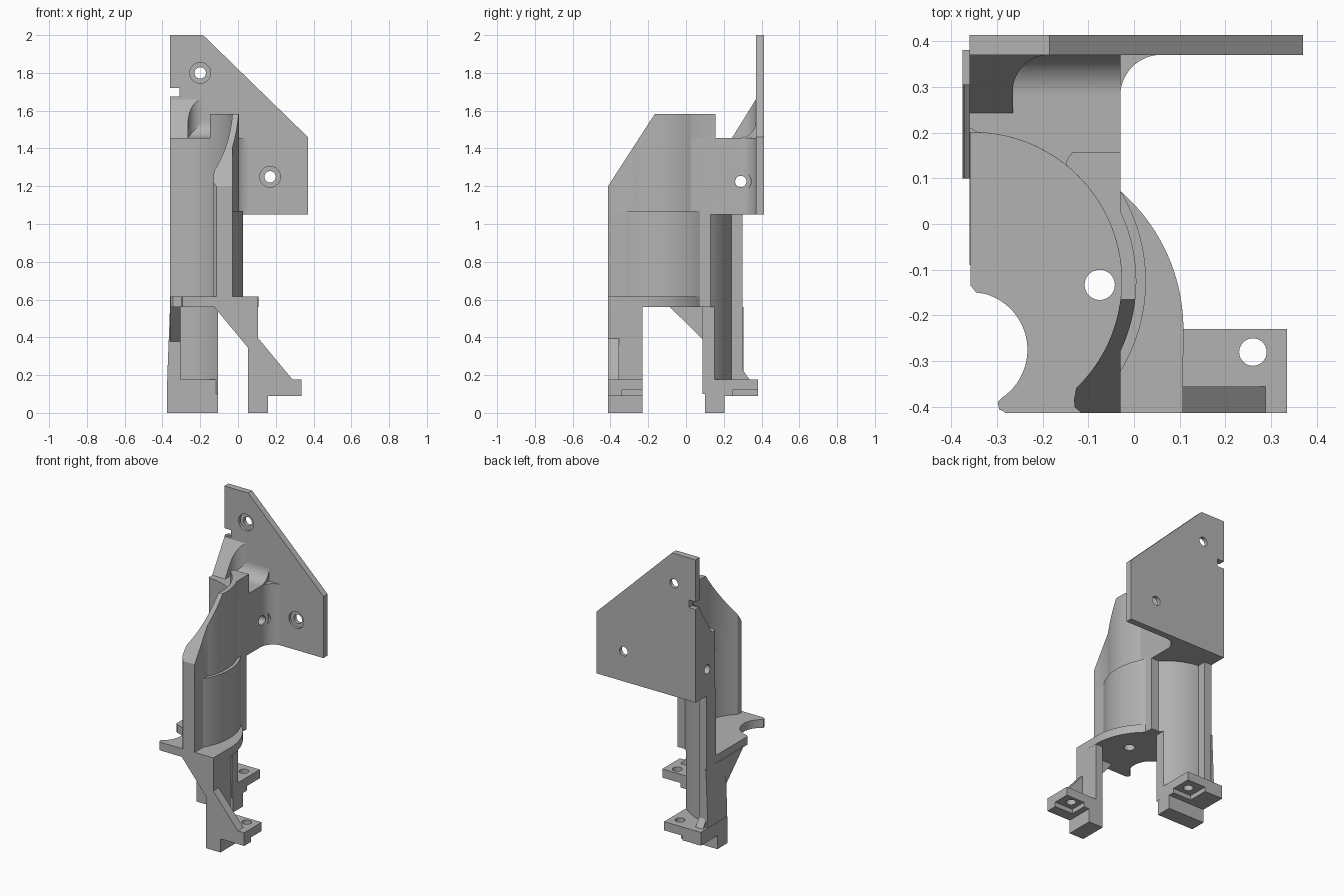
import bpy, bmesh, math
from mathutils import Vector

if "Cube" in bpy.data.objects:
    bpy.data.objects.remove(bpy.data.objects["Cube"], do_unlink=True)

grey = bpy.data.materials.new("plain grey")
grey.use_nodes = True
colour = (0.45, 0.45, 0.45, 1)
grey.diffuse_color = colour
grey.node_tree.nodes["Principled BSDF"].inputs["Base Color"].default_value = colour

CX, CY, R_IN = -0.352, -0.125, 0.325    # axis and radius of the curved wall


def arc(cx, cy, r, start, end, n=24):
    angles = [math.radians(start + (end - start) * i / n) for i in range(n + 1)]
    return [(cx + r * math.cos(a), cy + r * math.sin(a)) for a in angles]


def shell(r, start, end, n=32):
    return arc(CX, CY, r, start, end, n)


def prism(name, axis, pts, lo, hi):
    """Extrude a 2D outline along an axis from lo to hi."""
    place = {"x": lambda a, b, t: (t, a, b),
             "y": lambda a, b, t: (a, t, b),
             "z": lambda a, b, t: (a, b, t)}[axis]
    bm = bmesh.new()
    face = bm.faces.new([bm.verts.new(place(a, b, lo)) for a, b in pts])
    out = bmesh.ops.extrude_face_region(bm, geom=[face])
    moved = [g for g in out["geom"] if isinstance(g, bmesh.types.BMVert)]
    bmesh.ops.translate(bm, verts=moved, vec=Vector(place(0, 0, hi - lo)))
    bmesh.ops.recalc_face_normals(bm, faces=bm.faces)
    mesh = bpy.data.meshes.new(name)
    bm.to_mesh(mesh)
    bm.free()
    mesh.materials.append(grey)
    obj = bpy.data.objects.new(name, mesh)
    bpy.context.collection.objects.link(obj)
    return obj


def rect(a0, a1, b0, b1):
    return [(a0, b0), (a1, b0), (a1, b1), (a0, b1)]


def box(name, x0, x1, y0, y1, z0, z1):
    return prism(name, "z", rect(x0, x1, y0, y1), z0, z1)


def cut(obj, axis, pts, lo, hi):
    cutter = prism("cutter", axis, pts, lo, hi)
    cutter.hide_render = True
    mod = obj.modifiers.new("cut", "BOOLEAN")
    mod.operation, mod.solver, mod.object = "DIFFERENCE", "EXACT", cutter
    bpy.context.view_layer.objects.active = obj
    bpy.ops.object.modifier_apply(modifier=mod.name)
    bpy.data.objects.remove(cutter, do_unlink=True)


def hole(obj, axis, a, b, r, lo, hi):
    cut(obj, axis, arc(a, b, r, 0, 352.5, 47), lo, hi)


# Mounting plate with notch and counterbored screw holes
plate = prism("mounting_plate", "y",
              [(-0.36, 1.05), (0.37, 1.05), (0.37, 1.46), (-0.185, 2), (-0.36, 2)], 0.37, 0.413)
cut(plate, "y", rect(-0.4, -0.31, 1.67, 1.72), 0.3, 0.5)
for x, z in ((-0.2, 1.8), (0.17, 1.25)):
    hole(plate, "y", x, z, 0.03, 0.3, 0.5)
    hole(plate, "y", x, z, 0.055, 0.3, 0.388)

# Block joining the wall to the plate, with a flared side
block = prism("joining_block", "z",
              shell(R_IN, 23, 88) + [(-0.36, 0.21), (-0.36, 0.38), (0.06, 0.38)]
              + arc(0.06, 0.28, 0.09, 90, 180) + [(-0.03, 0.01)], 1.05, 1.455)
hole(block, "x", 0.29, 1.225, 0.03, -0.5, 0.2)
hole(block, "x", 0.29, 1.225, 0.055, -0.015, 0.2)

# Rounded corner and wedge between block and plate
prism("top_fillet", "x", [(0.38, 1.45)] + [(0.38, 1.545)]
      + arc(0.28, 1.545, 0.09, 0, -90), -0.3, -0.03)
wedge = prism("plate_wedge", "z", [(-0.36, 0.24), (-0.265, 0.24)]
              + arc(-0.185, 0.29, 0.08, 180, 90) + [(-0.185, 0.38), (-0.36, 0.38)], 1.44, 1.68)
cut(wedge, "x", [(0.23, 1.434), (0.39, 1.692), (0.39, 1.9), (0.1, 1.9), (0.1, 1.434)], -0.5, 0.1)

# Curved wall: thick lower part and thinner sloped upper part
lip = [(-0.03, -0.413), (-0.115, -0.413), (-0.13, -0.4), (-0.131, -0.383)]
prism("lower_wall", "z",
      shell(R_IN, -46, 90) + [(-0.36, 0.2), (-0.36, 0.245)] + shell(0.37, 90, 43.6)
      + [(-0.03, 0.13)] + shell(0.378, 31.6, -31.6) + lip, 0.565, 1.07)
upper = prism("upper_wall", "z",
              shell(R_IN, -46, 51) + [(-0.147, 0.14), (-0.135, 0.157), (-0.03, 0.157)]
              + shell(0.357, 25.6, -25.6) + lip, 1.06, 1.583)
cut(upper, "x", [(-0.5, 1.063), (-0.413, 1.2), (-0.165, 1.583), (-0.1, 1.683), (-0.5, 1.683)],
    -0.5, 0.2)

# Shelf with a round bite on its side
shelf = prism("shelf", "z",
              [(-0.28, -0.413), (0.107, -0.413)] + arc(-0.292, -0.23, 0.4, 0, 49.5)
              + [(-0.03, 0.13)] + shell(0.37, 43.6, 90) + [(-0.357, 0.245), (-0.357, -0.135)]
              + [(-0.345, -0.15)] + arc(-0.36, -0.275, 0.127, 75, -57)
              + [(-0.298, -0.39), (-0.295, -0.405)], 0.56, 0.615)
hole(shelf, "z", -0.075, -0.133, 0.033, 0.4, 0.8)

# Front leg, ribs and foot
prism("front_leg", "y", rect(0.053, 0.107, 0, 0.6), -0.413, -0.23)
prism("front_leg_ribs", "y",
      [(-0.13, 0.57), (-0.125, 0.56), (0.053, 0.345), (0.06, 0.1), (0.29, 0.1), (0.29, 0.175),
       (0.107, 0.395), (0.1, 0.57)], -0.413, -0.355)
front_foot = prism("front_foot", "y",
                   [(0.053, 0), (0.16, 0), (0.16, 0.09), (0.335, 0.09), (0.335, 0.178),
                    (0.053, 0.178)], -0.413, -0.23)
cut(front_foot, "z", rect(0.2, 0.4, -0.34, -0.2), 0.05, 0.12)
hole(front_foot, "z", 0.26, -0.28, 0.03, 0.05, 0.3)

# Rear leg, ribs and foot
prism("rear_leg", "z", shell(R_IN, 40.5, 90) + [(-0.36, 0.2), (-0.36, 0.245)]
      + shell(0.37, 90, 48.1), 0.1, 0.6)
box("rear_leg_flange", -0.36, -0.305, 0.2, 0.3, 0.15, 1.06)
prism("rear_leg_ribs", "x",
      [(-0.09, 0.565), (0.1, 0.378), (0.1, 0.1), (0.335, 0.1), (0.335, 0.178), (0.3, 0.23),
       (0.3, 0.565)], -0.36, -0.305)
prism("rear_leg_taper", "y",
      [(-0.375, 0.1), (-0.35, 0.1), (-0.35, 0.56), (-0.36, 0.56), (-0.372, 0.25)], 0.1, 0.305)
rear_foot = prism("rear_foot", "x",
                  [(0.1, 0), (0.205, 0), (0.205, 0.09), (0.38, 0.09), (0.38, 0.178),
                   (0.1, 0.178)], -0.375, -0.105)
cut(rear_foot, "z", rect(-0.24, -0.05, 0.245, 0.45), 0.05, 0.12)
hole(rear_foot, "z", -0.17, 0.305, 0.03, 0.05, 0.3)

# Smooth curved surfaces, keep edges sharp
for obj in bpy.context.collection.objects:
    if obj.type == "MESH" and grey.name in obj.data.materials:
        bpy.ops.object.select_all(action="DESELECT")
        obj.select_set(True)
        bpy.context.view_layer.objects.active = obj
        bpy.ops.object.shade_smooth_by_angle(angle=math.radians(25))
